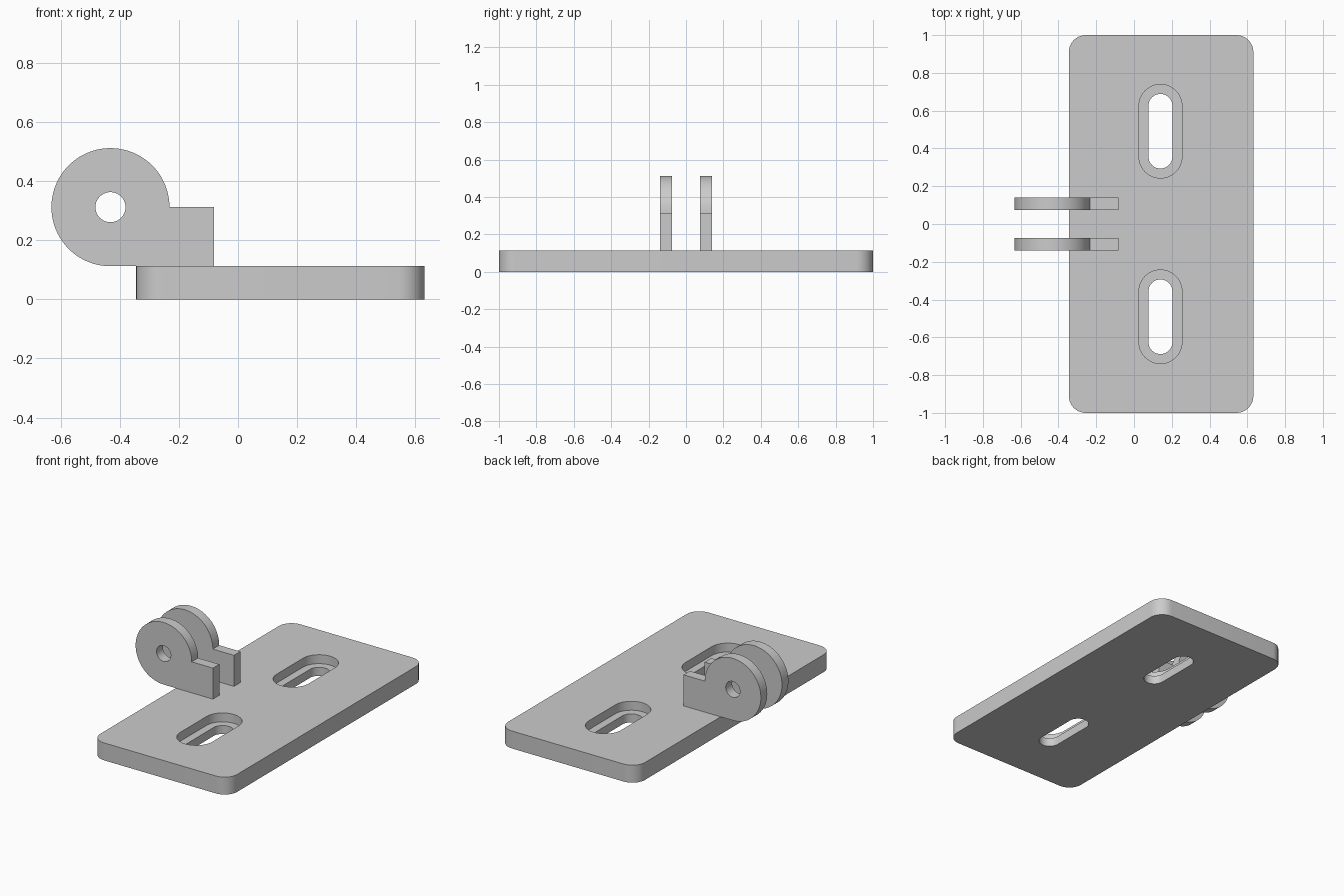
import bpy
import bmesh
from math import cos, sin, radians
from mathutils import Vector

if "Cube" in bpy.data.objects:
    bpy.data.objects.remove(bpy.data.objects["Cube"], do_unlink=True)

GREY = (0.6, 0.6, 0.6, 1.0)
grey = bpy.data.materials.new("light_grey_plastic")
grey.use_nodes = True
grey.diffuse_color = GREY
grey.node_tree.nodes["Principled BSDF"].inputs["Base Color"].default_value = GREY

THICK = 0.1125      # plate thickness
STEP = 0.055        # height of the slot ledge


def arc(u, v, r, start, end, steps):
    """Points along an arc, angles in degrees."""
    angles = [radians(start + (end - start) * i / steps) for i in range(steps + 1)]
    return [(u + r * cos(a), v + r * sin(a)) for a in angles]


def rounded_rect(u0, u1, v0, v1, r, steps=10):
    corners = [(u1 - r, v1 - r), (u0 + r, v1 - r), (u0 + r, v0 + r), (u1 - r, v0 + r)]
    return [p for i, (u, v) in enumerate(corners)
            for p in arc(u, v, r, 90 * i, 90 * i + 90, steps)]


def slot(u, v, half, r, steps=24):
    """Outline of an upright slot with round ends."""
    return arc(u, v + half, r, 0, 180, steps) + arc(u, v - half, r, 180, 360, steps)


def prism(name, outline, lo, hi, axis="Z"):
    """Extrude an outline from lo to hi along Z, or along Y for an XZ outline."""
    bm = bmesh.new()
    place = (lambda u, v: (u, v, lo)) if axis == "Z" else (lambda u, v: (u, lo, v))
    face = bm.faces.new([bm.verts.new(place(u, v)) for u, v in outline])
    shift = Vector((0, 0, hi - lo)) if axis == "Z" else Vector((0, hi - lo, 0))
    new = bmesh.ops.extrude_face_region(bm, geom=[face])["geom"]
    bmesh.ops.translate(bm, vec=shift, verts=[g for g in new if isinstance(g, bmesh.types.BMVert)])
    bmesh.ops.recalc_face_normals(bm, faces=bm.faces[:])
    mesh = bpy.data.meshes.new(name)
    bm.to_mesh(mesh)
    bm.free()
    mesh.materials.append(grey)
    obj = bpy.data.objects.new(name, mesh)
    bpy.context.collection.objects.link(obj)
    return obj


def select_only(obj):
    bpy.ops.object.select_all(action="DESELECT")
    obj.select_set(True)
    bpy.context.view_layer.objects.active = obj


def cut(obj, cutter):
    select_only(obj)
    mod = obj.modifiers.new("cut", "BOOLEAN")
    mod.operation = "DIFFERENCE"
    mod.solver = "EXACT"
    mod.object = cutter
    bpy.ops.object.modifier_apply(modifier=mod.name)
    bpy.data.objects.remove(cutter, do_unlink=True)


def finish(obj):
    select_only(obj)
    bpy.ops.object.shade_smooth_by_angle(angle=radians(30))


# Base plate with two stepped slots
plate = prism("base_plate", rounded_rect(-0.345, 0.632, -1, 1, 0.09), 0, THICK)
for side in (-1, 1):
    y = side * 0.491
    cut(plate, prism("slot_recess", slot(0.14, y, 0.134, 0.114), STEP, THICK + 0.1))
    cut(plate, prism("slot_hole", slot(0.14, y, 0.134, 0.0635), -0.1, THICK + 0.1))
finish(plate)

# Pair of hinge prongs: round eye with a foot running back over the plate
CX, CZ, R = -0.432, 0.3125, 0.2
profile = arc(CX, CZ, R, 0, 270, 60) + [(-0.081, THICK), (-0.081, CZ)]
for name, y in (("front_hinge_prong", -0.1075), ("back_hinge_prong", 0.1075)):
    prong = prism(name, profile, y - 0.0325, y + 0.0325, "Y")
    hole = arc(CX, CZ, 0.051, 0, 360, 40)[:-1]
    cut(prong, prism("pin_hole", hole, y - 0.1, y + 0.1, "Y"))
    finish(prong)
